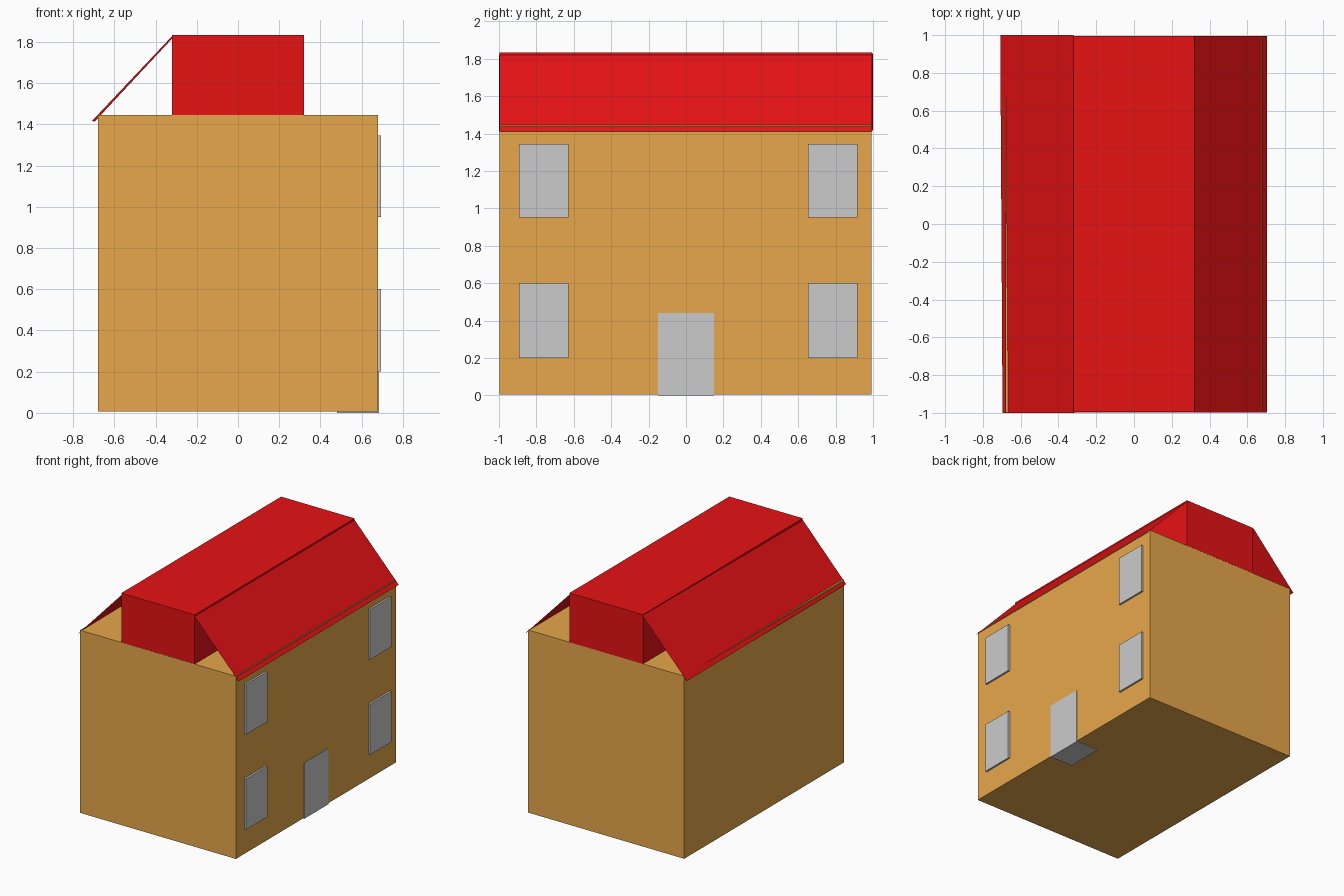
import bpy

if "Cube" in bpy.data.objects:
    bpy.data.objects.remove(bpy.data.objects["Cube"])


def material(name, color):
    mat = bpy.data.materials.new(name)
    mat.diffuse_color = (*color, 1)
    mat.use_nodes = True
    mat.node_tree.nodes["Principled BSDF"].inputs["Base Color"].default_value = mat.diffuse_color
    return mat


def mesh_object(name, verts, faces, mat=None):
    mesh = bpy.data.meshes.new(name)
    mesh.from_pydata(verts, [], faces)
    mesh.update()
    obj = bpy.data.objects.new(name, mesh)
    bpy.context.collection.objects.link(obj)
    if mat:
        mesh.materials.append(mat)
    return obj


def box(name, xs, ys, zs, mat=None):
    verts = [(x, y, z) for x in xs for y in ys for z in zs]
    faces = [(0, 1, 3, 2), (4, 6, 7, 5), (0, 4, 5, 1),
             (2, 3, 7, 6), (0, 2, 6, 4), (1, 5, 7, 3)]
    return mesh_object(name, verts, faces, mat)


wall_mat = material("ochre", (0.8, 0.39, 0.07))
roof_mat = material("red", (0.8, 0.006, 0.007))

# House body and the raised block under the roof ridge
box("walls", (-0.68, 0.68), (-0.997, 0.993), (0.006, 1.445), wall_mat)
box("roof_block", (-0.32, 0.32), (-0.996, 0.994), (1.445, 1.833), roof_mat)

# Thin sloping roof sheets; the left one sits slightly askew
mesh_object("roof_slope_right",
            [(0.705, -0.998, 1.412), (0.705, 0.995, 1.412),
             (0.32, 0.995, 1.82), (0.32, -0.998, 1.82)],
            [(0, 1, 2, 3)], roof_mat)
mesh_object("roof_slope_left",
            [(-0.696, -1.0, 1.413), (-0.316, -1.0, 1.82),
             (-0.32, 1.0, 1.828), (-0.708, 1.0, 1.417)],
            [(0, 1, 2, 3)], roof_mat)

# Door block, reaching into the house and just below its floor
box("door", (0.48, 0.683), (-0.15, 0.15), (0, 0.44))

# Four windows on the right side
for floor, zs in (("lower", (0.2, 0.6)), ("upper", (0.95, 1.345))):
    for side, ys in (("front", (-0.892, -0.627)), ("back", (0.652, 0.917))):
        box(f"window_{floor}_{side}", (0.494, 0.695), ys, zs)
